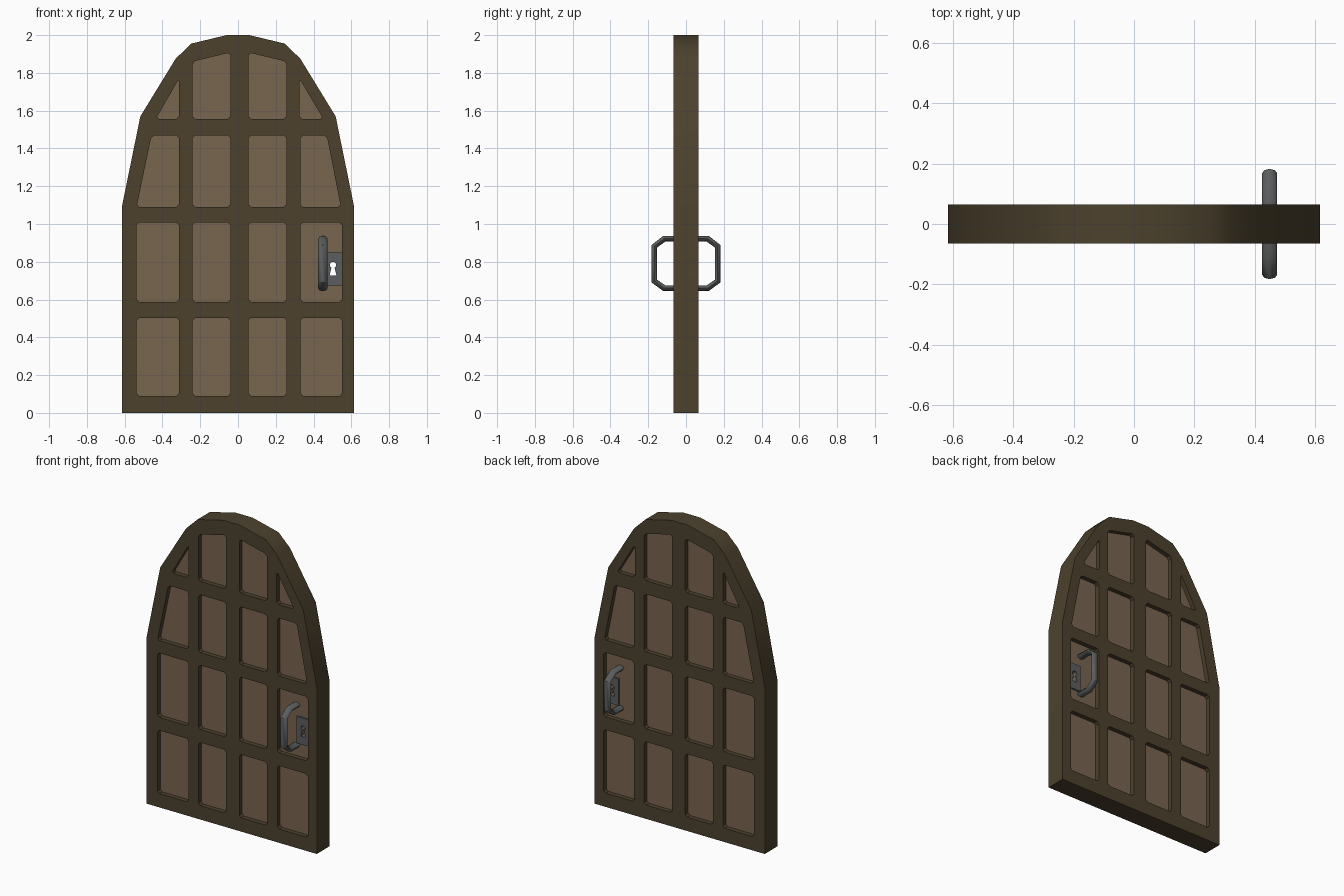
import bpy, bmesh, math
from mathutils import Vector

if "Cube" in bpy.data.objects:
    bpy.data.objects.remove(bpy.data.objects["Cube"])


def material(name, rgb):
    m = bpy.data.materials.new(name)
    m.diffuse_color = (*rgb, 1)
    m.use_nodes = True
    m.node_tree.nodes["Principled BSDF"].inputs["Base Color"].default_value = m.diffuse_color
    return m


DARK = material("dark_wood", (0.072, 0.053, 0.026))
LIGHT = material("light_wood", (0.19, 0.128, 0.078))
METAL = material("grey_metal", (0.105, 0.11, 0.112))


def add_spline(curve, pts, cyclic=True):
    s = curve.splines.new('POLY')
    s.points.add(len(pts) - 1)
    for p, c in zip(s.points, pts):
        p.co = (*c, 1) if len(c) == 3 else (*c, 0, 1)
    s.use_cyclic_u = cyclic


def finish(name, curve, mat):
    """Turn a curve into a clean mesh object."""
    ob = bpy.data.objects.new(name, curve)
    bpy.context.collection.objects.link(ob)
    bpy.ops.object.select_all(action='DESELECT')
    bpy.context.view_layer.objects.active = ob
    ob.select_set(True)
    bpy.ops.object.convert(target='MESH')
    ob = bpy.context.view_layer.objects.active
    bm = bmesh.new()
    bm.from_mesh(ob.data)
    bmesh.ops.remove_doubles(bm, verts=bm.verts, dist=0.0002)
    bmesh.ops.recalc_face_normals(bm, faces=bm.faces)
    bm.to_mesh(ob.data)
    bm.free()
    ob.data.materials.clear()
    ob.data.materials.append(mat)
    return ob


def slab(name, loops, half, mat, y=0.0):
    """Extrude an x-z outline with holes to +-half thickness in y."""
    c = bpy.data.curves.new(name, 'CURVE')
    c.dimensions = '2D'
    c.fill_mode = 'BOTH'
    c.extrude = half
    for l in loops:
        add_spline(c, l)
    ob = finish(name, c, mat)
    for v in ob.data.vertices:
        x, z, d = v.co
        v.co = (x, y - d, z)
    bpy.ops.object.shade_smooth_by_angle(angle=math.radians(35))
    return ob


def clip_corners(pts, r=0.014):
    """Cut each corner of a polygon by a small amount."""
    out = []
    for i, p in enumerate(pts):
        p = Vector(p)
        for q in (pts[i - 1], pts[(i + 1) % len(pts)]):
            out.append(tuple(p + (Vector(q) - p).normalized() * r))
    return out


# Arched outline, mirrored from the right half
half = [(0.615, 0), (0.615, 1.09), (0.517, 1.57), (0.33, 1.875), (0.248, 1.955), (0.06, 2.0)]
outline = half + [(-x, z) for x, z in reversed(half)]

# Window-like openings in the frame
cols = [(-0.537, -0.312), (-0.24, -0.04), (0.055, 0.257), (0.33, 0.55)]
rows = [(0.09, 0.503), (0.588, 1.008)]
openings = [[(a, b), (c, b), (c, d), (a, d)] for a, c in cols for b, d in rows]
openings += [[(a, 1.09), (c, 1.09), (c, 1.468), (a, 1.468)] for a, c in cols[1:3]]
openings += [
    [(-0.537, 1.09), (-0.312, 1.09), (-0.312, 1.468), (-0.458, 1.468)],
    [(0.33, 1.09), (0.545, 1.09), (0.47, 1.468), (0.33, 1.468)],
    [(-0.24, 1.556), (-0.04, 1.556), (-0.04, 1.908), (-0.24, 1.86)],
    [(0.055, 1.556), (0.257, 1.556), (0.257, 1.86), (0.055, 1.908)],
    [(-0.435, 1.556), (-0.312, 1.556), (-0.312, 1.77)],
    [(0.325, 1.556), (0.452, 1.556), (0.325, 1.77)],
]
slab("door_frame", [outline] + [clip_corners(o) for o in openings], 0.065, DARK)

# Keyhole: round top with a flared slot, goes right through
kx, kz = 0.503, 0.783
keyhole = [(kx + 0.017 * math.cos(math.radians(a)), kz + 0.017 * math.sin(math.radians(a)))
           for a in range(-60, 241, 30)]
keyhole += [(kx - 0.018, 0.728), (kx + 0.018, 0.728)]

# Recessed planks behind the frame
inner = [(x * 0.955, 0.03 + z * 0.962) for x, z in outline]
slab("wood_panels", [inner, keyhole], 0.035, LIGHT)

# Lock plates and pull handles on both sides
plate = [(0.456, 0.675), (0.552, 0.675), (0.552, 0.85), (0.456, 0.85)]
grip = [(0.03, 0.922), (0.115, 0.922), (0.168, 0.882), (0.168, 0.698), (0.115, 0.66), (0.03, 0.66)]
for side, s in (("front", -1), ("back", 1)):
    slab(side + "_lock_plate", [plate, keyhole], 0.006, METAL, y=s * 0.04)
    c = bpy.data.curves.new(side + "_handle", 'CURVE')
    c.dimensions = '3D'
    c.bevel_depth = 0.016
    c.bevel_resolution = 2
    c.use_fill_caps = True
    add_spline(c, [(0, s * y, z) for y, z in grip], cyclic=False)
    h = finish(side + "_handle", c, METAL)
    for v in h.data.vertices:
        v.co.x = 0.449 + v.co.x * 1.55   # flattened oval bar
    bpy.ops.object.shade_smooth_by_angle(angle=math.radians(50))
